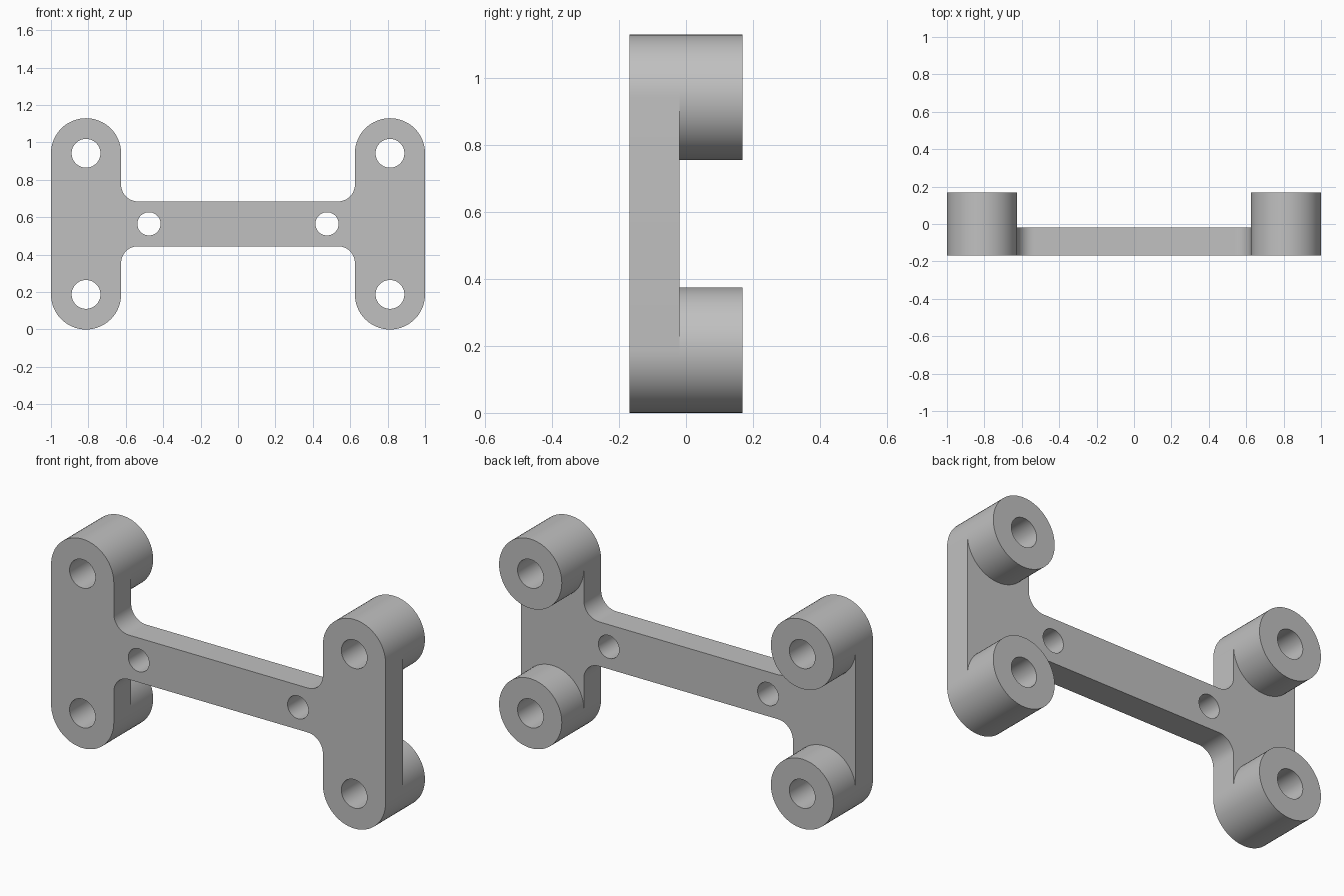
import bpy, bmesh
from math import cos, sin, pi, radians

if "Cube" in bpy.data.objects:
    bpy.data.objects.remove(bpy.data.objects["Cube"], do_unlink=True)

# Main dimensions
FRONT, PLATE_BACK, BOSS_BACK = -0.168, -0.02, 0.168
R = 0.1875                      # arm end and boss radius
ARM_X = 1 - R
LOW_Z, HIGH_Z = R, 0.942
MID_Z = (LOW_Z + HIGH_Z) / 2
BAR_HALF = 0.12
FILLET = 0.09
BOLT_R, PIN_R, PIN_X = 0.077, 0.062, 0.476

grey = bpy.data.materials.new("plain grey")
grey.use_nodes = True
COLOUR = (0.53, 0.53, 0.53, 1)
grey.diffuse_color = COLOUR
grey.node_tree.nodes["Principled BSDF"].inputs["Base Color"].default_value = COLOUR


def arc(cx, cz, r, start, end, steps):
    angles = [start + (end - start) * i / steps for i in range(steps + 1)]
    return [(cx + r * cos(a), cz + r * sin(a)) for a in angles]


def circle(cx, cz, r, steps=64):
    return arc(cx, cz, r, 0, 2 * pi, steps)[:-1]


def solid(name, loops, y0, y1, open_front=False):
    """Fill an outline with holes in the XZ plane and extrude it along Y."""
    bm = bmesh.new()
    edges = []
    for loop in loops:
        vs = [bm.verts.new((x, y0, z)) for x, z in loop]
        edges += [bm.edges.new((a, b)) for a, b in zip(vs, vs[1:] + vs[:1])]
    bmesh.ops.triangle_fill(bm, edges=edges, use_beauty=True)
    front = bm.faces[:]
    out = bmesh.ops.extrude_face_region(bm, geom=front, use_keep_orig=True)
    moved = [g for g in out["geom"] if isinstance(g, bmesh.types.BMVert)]
    bmesh.ops.translate(bm, verts=moved, vec=(0, y1 - y0, 0))
    bmesh.ops.recalc_face_normals(bm, faces=bm.faces[:])
    if open_front:
        caps = [f for f in bm.faces if all(abs(v.co.y - y0) < 1e-5 for v in f.verts)]
        bmesh.ops.delete(bm, geom=caps, context="FACES")
    mesh = bpy.data.meshes.new(name)
    bm.to_mesh(mesh)
    bm.free()
    mesh.materials.append(grey)
    obj = bpy.data.objects.new(name, mesh)
    bpy.context.collection.objects.link(obj)
    bpy.ops.object.select_all(action="DESELECT")
    obj.select_set(True)
    bpy.context.view_layer.objects.active = obj
    bpy.ops.object.shade_smooth_by_angle(angle=radians(30))
    return obj


# H-shaped plate: one quarter of the outline, mirrored both ways
quarter = arc(ARM_X - R - FILLET, MID_Z + BAR_HALF + FILLET, FILLET, -pi / 2, 0, 12)
quarter += arc(ARM_X, HIGH_Z, R, pi, 0, 32)
lower = [(x, 2 * MID_Z - z) for x, z in quarter]
right_half = quarter + lower[::-1]
outline = right_half + [(-x, z) for x, z in right_half[::-1]]

bolt_centres = [(x, z) for x in (-ARM_X, ARM_X) for z in (LOW_Z, HIGH_Z)]
holes = [circle(x, z, BOLT_R) for x, z in bolt_centres]
holes += [circle(x, MID_Z, PIN_R) for x in (-PIN_X, PIN_X)]
solid("plate", [outline] + holes, FRONT, PLATE_BACK)

# Round bosses behind the four arm ends, bored through
for x, z in bolt_centres:
    name = ("upper" if z > MID_Z else "lower") + ("_left" if x > 0 else "_right") + "_boss"
    solid(name, [circle(x, z, R), circle(x, z, BOLT_R)], PLATE_BACK, BOSS_BACK, True)
